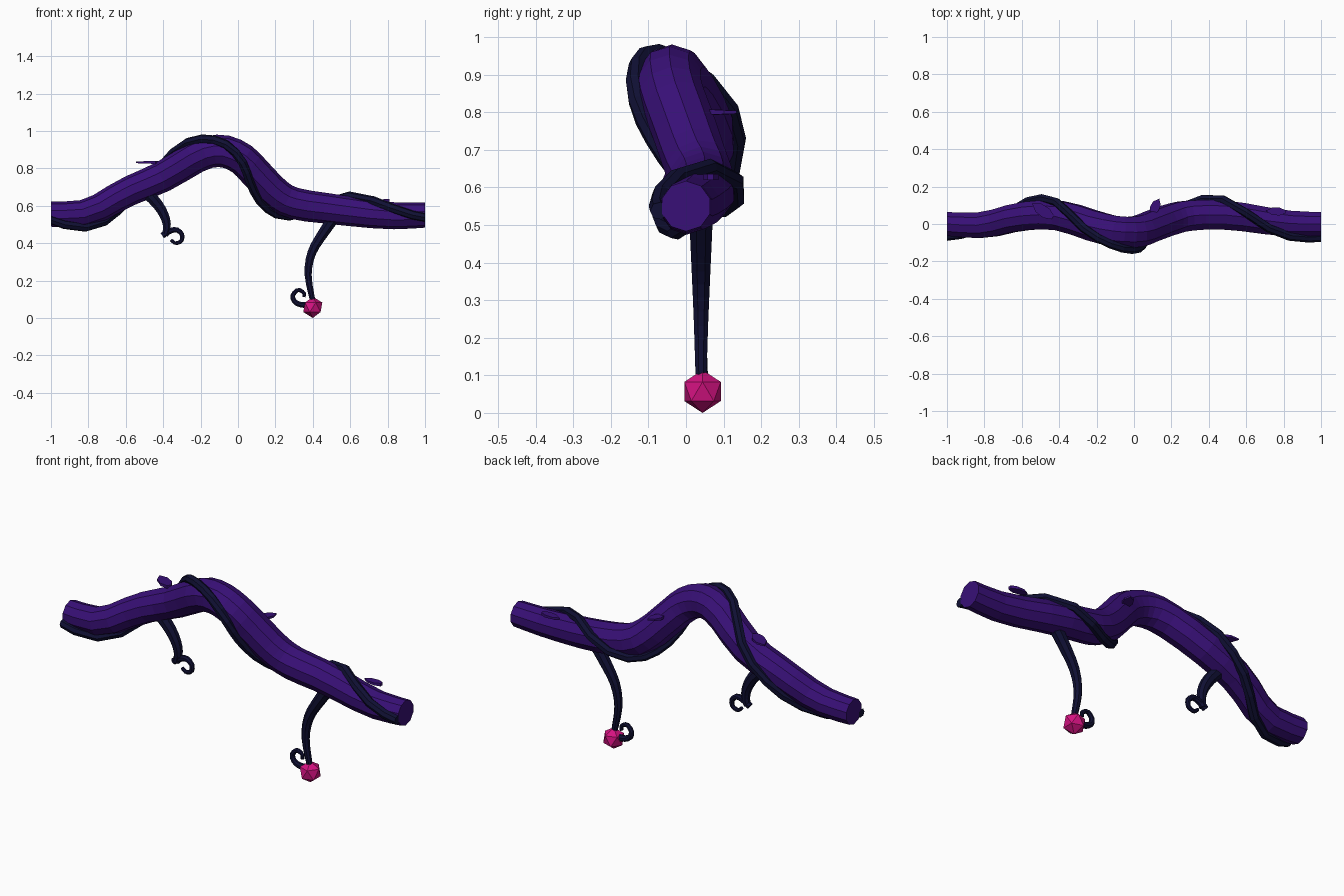
import bpy, bmesh, math
from mathutils import Vector

if "Cube" in bpy.data.objects:
    bpy.data.objects.remove(bpy.data.objects["Cube"], do_unlink=True)


def material(name, rgb):
    m = bpy.data.materials.new(name)
    m.use_nodes = True
    m.diffuse_color = (*rgb, 1)
    m.node_tree.nodes["Principled BSDF"].inputs["Base Color"].default_value = (*rgb, 1)
    return m


purple = material("purple bark", (0.040, 0.005, 0.185))
navy = material("dark navy vine", (0.005, 0.005, 0.034))
pink = material("magenta bud", (0.66, 0.006, 0.22))


def add_object(name, bm, mat):
    bmesh.ops.recalc_face_normals(bm, faces=bm.faces)
    me = bpy.data.meshes.new(name)
    bm.to_mesh(me)
    bm.free()
    me.materials.append(mat)
    ob = bpy.data.objects.new(name, me)
    bpy.context.collection.objects.link(ob)
    return ob


def spline(points, t):
    """Point on a Catmull-Rom curve, t from 0 to 1."""
    n = len(points) - 1
    i = min(int(t * n), n - 1)
    u = t * n - i
    a, b, c, d = (Vector(points[min(max(i + k, 0), n)]) for k in (-1, 0, 1, 2))
    return 0.5 * (2 * b + (c - a) * u + (2 * a - 5 * b + 4 * c - d) * u * u
                  + (3 * b - a - 3 * c + d) * u ** 3)


def frame(path, i, ref):
    t = (path[min(i + 1, len(path) - 1)] - path[max(i - 1, 0)]).normalized()
    side = (ref - t * ref.dot(t)).normalized()
    return side, t.cross(side)


def tube(name, path, radii, sides, mat, ref=Vector((0, 1, 0)), clamp=False):
    bm = bmesh.new()
    rings = []
    for i, p in enumerate(path):
        s, u = frame(path, i, ref)
        ring = []
        for k in range(sides):
            a = math.tau * (k + 0.5) / sides
            v = p + radii[i] * (math.cos(a) * s + math.sin(a) * u)
            if clamp and i in (0, len(path) - 1):
                v.x = p.x
            ring.append(bm.verts.new(v))
        rings.append(ring)
    for r, q in zip(rings, rings[1:]):
        for k in range(sides):
            j = (k + 1) % sides
            bm.faces.new((r[k], r[j], q[j], q[k]))
    bm.faces.new(rings[0])
    bm.faces.new(rings[-1])
    return add_object(name, bm, mat)


# Main branch
trunk_points = [(-1, 0, .555), (-.8, -.005, .565), (-.6, .04, .67), (-.4, .045, .757),
                (-.2, -.015, .872), (-.08, -.042, .892), (.02, -.04, .85), (.1, -.01, .77),
                (.2, .025, .668), (.3, .045, .613), (.5, .047, .583), (.8, .005, .548),
                (1, 0, .55)]
STEPS = 28
trunk = [spline(trunk_points, i / STEPS) for i in range(STEPS + 1)]


def trunk_radius(x):
    return 0.067 + 0.02 * math.cos(x * math.pi / 2)


tube("main_branch", trunk, [trunk_radius(p.x) for p in trunk], 10, purple, clamp=True)

# Vine winding around the branch: turn angle (0 back, 90 top) against x
turns = [(-1, 205), (-.78, 270), (-.5, 360), (-.25, 450), (0, 540),
         (.22, 630), (.42, 720), (.62, 810), (.92, 895), (1, 910)]


def turn_at(x):
    for (x0, a0), (x1, a1) in zip(turns, turns[1:]):
        if x <= x1 + 1e-6:
            return math.radians(a0 + (a1 - a0) * (x - x0) / (x1 - x0))
    return math.radians(turns[-1][1])


vine = []
for i, p in enumerate(trunk):
    s, u = frame(trunk, i, Vector((0, 1, 0)))
    a = turn_at(p.x)
    v = p + (trunk_radius(p.x) + .006) * (math.cos(a) * s + math.sin(a) * u)
    if i in (0, STEPS):
        v.x = p.x
    vine.append(v)
tube("winding_vine", vine, [.024] * len(vine), 7, navy, Vector((0, .6, .8)), clamp=True)


# Hanging tendrils with curled tips
def tendril(name, points, y, r0, r1, n):
    pts = [(x, y, z) for x, z in points]
    path = [spline(pts, i / n) for i in range(n + 1)]
    tube(name, path, [r0 + (r1 - r0) * i / n for i in range(n + 1)], 8, navy)


tendril("left_tendril", [(.53, .56), (.46, .46), (.395, .35), (.375, .23), (.4, .09)],
        .04, .036, .015, 12)
tendril("left_curl", [(.39, .075), (.345, .07), (.305, .085), (.293, .12), (.32, .15),
                      (.352, .135), (.352, .112)], .045, .018, .009, 14)
tendril("right_tendril", [(-.52, .7), (-.44, .62), (-.395, .55), (-.38, .49), (-.39, .44)],
        .035, .036, .018, 10)
tendril("right_curl", [(-.405, .44), (-.37, .462), (-.33, .472), (-.3, .447), (-.303, .412),
                       (-.335, .4), (-.358, .418)], .035, .018, .009, 14)

# Bud
bm = bmesh.new()
bmesh.ops.create_icosphere(bm, subdivisions=1, radius=.057)
bmesh.ops.translate(bm, verts=bm.verts, vec=(.4, .044, .057))
add_object("bud", bm, pink)


# Small flat leaves above the branch
def leaf(name, base, tip, width, z, thick=.016):
    b, t = Vector((*base, z)), Vector((*tip, z))
    along = t - b
    across = Vector((-along.y, along.x, 0)).normalized() * width / 2
    bm = bmesh.new()
    outline = [(0, -.4), (.3, -1), (.7, -.9), (1, 0), (.7, .9), (.3, 1), (0, .4)]
    top, low = ([bm.verts.new(b + along * f + across * w + Vector((0, 0, h * (1 - .5 * f))))
                 for f, w in outline] for h in (thick / 2, -thick / 2))
    bm.faces.new(top)
    bm.faces.new(low[::-1])
    for k in range(len(outline)):
        j = (k + 1) % len(outline)
        bm.faces.new((top[k], low[k], low[j], top[j]))
    add_object(name, bm, purple)


leaf("right_leaf", (-.435, .035), (-.545, .11), .06, .832)
leaf("middle_leaf", (.095, .055), (.135, .135), .05, .8)
leaf("left_leaf", (.81, .065), (.705, .07), .042, .628)
